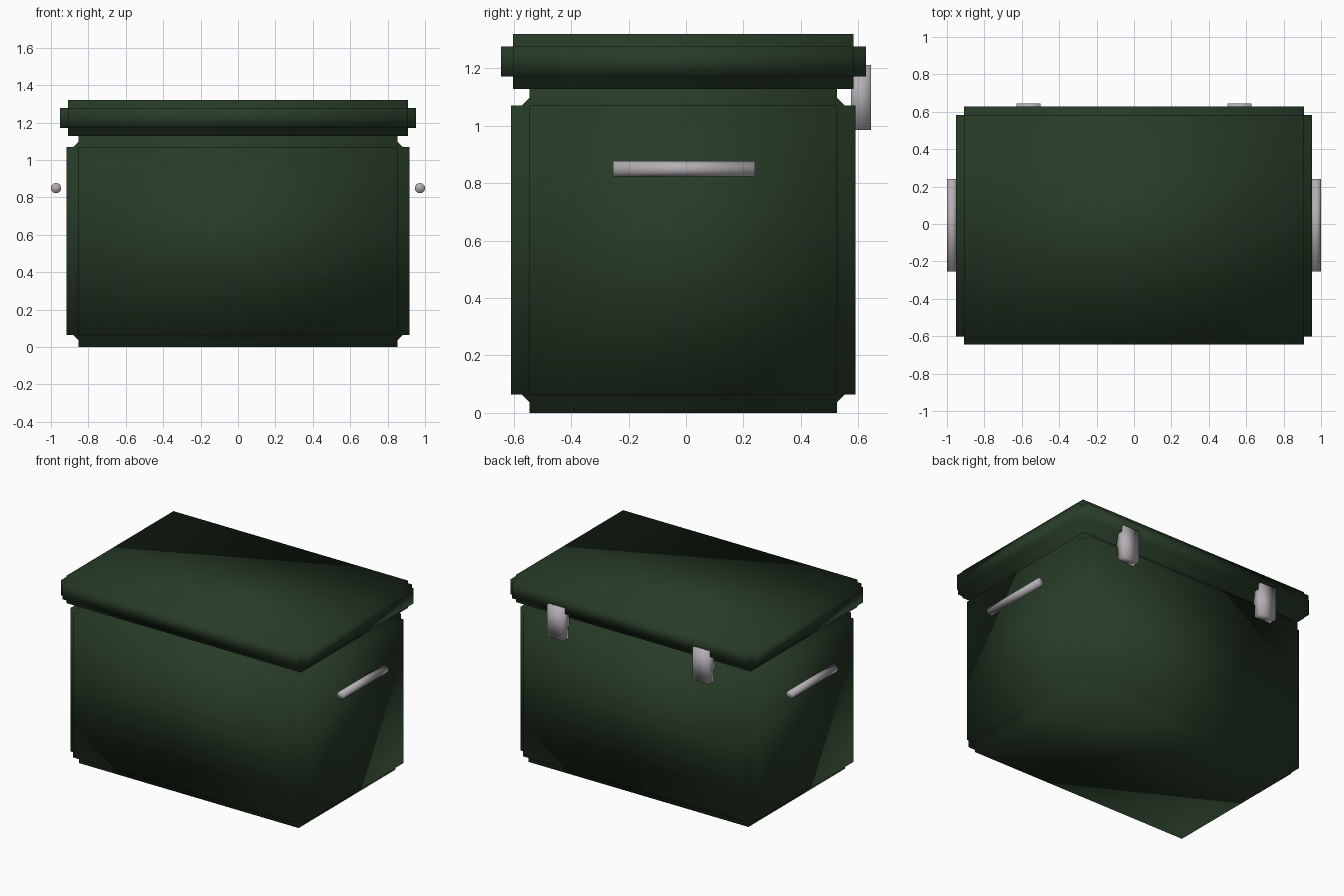
import bpy
from math import pi

cube = bpy.data.objects.get("Cube")
if cube:
    bpy.data.objects.remove(cube, do_unlink=True)


def make_material(name, rgb):
    mat = bpy.data.materials.new(name)
    mat.use_nodes = True
    color = (*rgb, 1)
    mat.diffuse_color = color
    mat.node_tree.nodes["Principled BSDF"].inputs["Base Color"].default_value = color
    return mat


green = make_material("dark green", (0.02, 0.044, 0.02))
steel = make_material("steel grey", (0.46, 0.43, 0.46))


def finish(name, mat):
    obj = bpy.context.object
    obj.name = name
    obj.data.materials.append(mat)
    bpy.ops.object.shade_smooth()
    return obj


def box(name, low, high, mat):
    center = [(a + b) / 2 for a, b in zip(low, high)]
    bpy.ops.mesh.primitive_cube_add(size=1, location=center)
    bpy.context.object.scale = [b - a for a, b in zip(low, high)]
    bpy.ops.object.transform_apply(location=False, rotation=False)
    return finish(name, mat)


def notch_edges(obj, width, segments):
    # Concave bevel that steps every edge inwards
    bevel = obj.modifiers.new("notched edges", "BEVEL")
    bevel.width = width
    bevel.segments = segments
    bevel.profile = 0
    bevel.limit_method = "NONE"


# Chest body and lid
body = box("chest_body", (-0.917, -0.61, 0), (0.917, 0.59, 1.135), green)
notch_edges(body, 0.064, 3)
lid = box("chest_lid", (-0.953, -0.645, 1.128), (0.953, 0.627, 1.32), green)
notch_edges(lid, 0.043, 2)

# Side handles and back hinges
for side, x in (("left", 1), ("right", -1)):
    bpy.ops.mesh.primitive_cylinder_add(vertices=32, radius=0.027, depth=0.495,
                                        location=(0.973 * x, -0.007, 0.85),
                                        rotation=(pi / 2, 0, 0))
    finish(side + "_handle", steel)
    box(side + "_hinge", (0.564 * x - 0.063, 0.575, 0.985),
        (0.564 * x + 0.063, 0.645, 1.212), steel)
